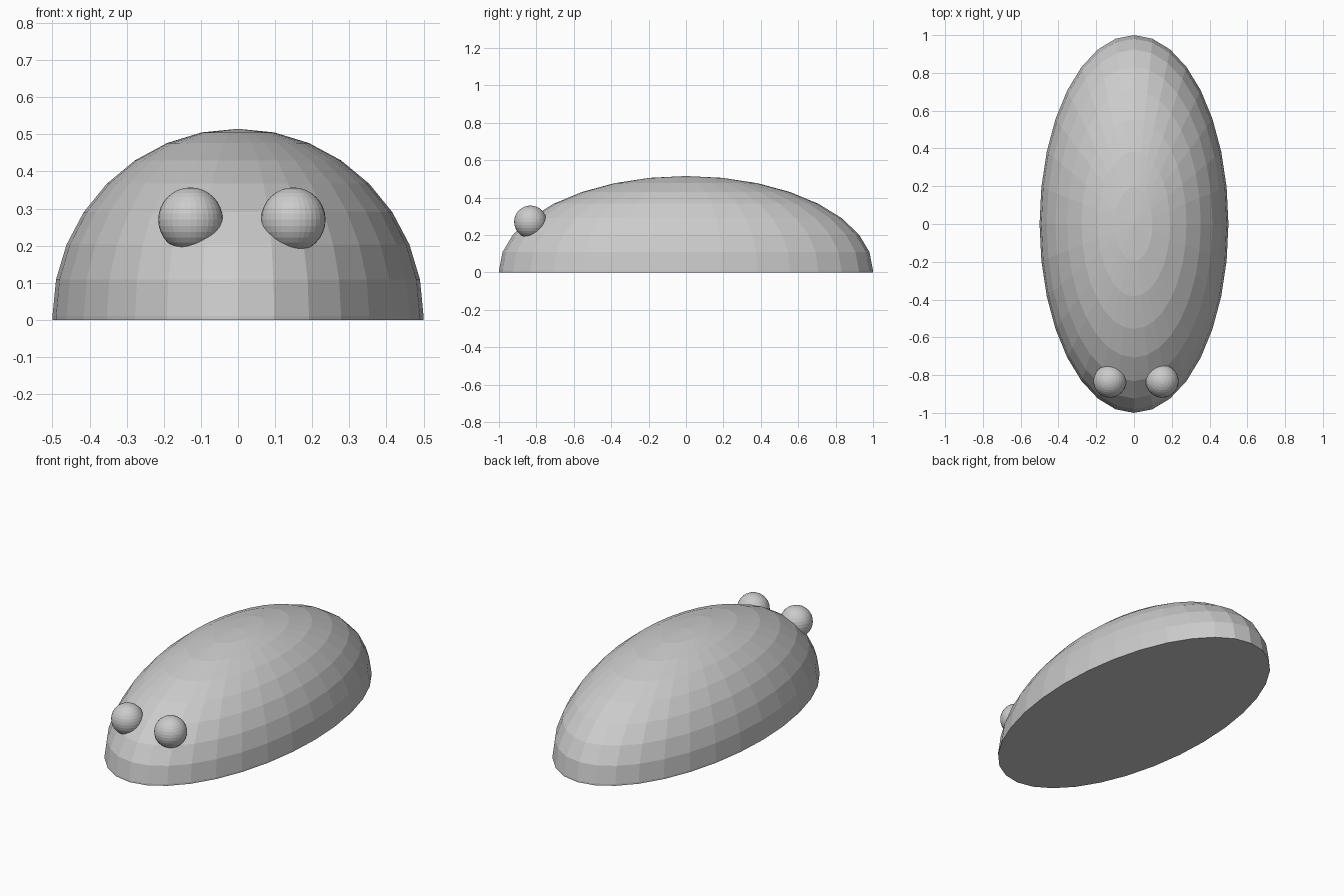
import bpy, bmesh
from mathutils import Matrix, Vector

if "Cube" in bpy.data.objects:
    bpy.data.objects.remove(bpy.data.objects["Cube"])

RIM = 0.01  # height of the short straight rim under the dome


def make_object(name, bm):
    mesh = bpy.data.meshes.new(name)
    bm.to_mesh(mesh)
    bm.free()
    obj = bpy.data.objects.new(name, mesh)
    bpy.context.collection.objects.link(obj)
    return obj


# Body: upper half of a stretched sphere with a thin rim and a flat base
bm = bmesh.new()
bmesh.ops.create_uvsphere(bm, u_segments=32, v_segments=16, radius=1)
bmesh.ops.delete(bm, geom=[v for v in bm.verts if v.co.z < -0.01], context='VERTS')
bmesh.ops.transform(bm, verts=bm.verts,
                    matrix=Matrix.Translation((0, 0, RIM)) @ Matrix.Diagonal((0.5, 1, 0.505, 1)))
border = [e for e in bm.edges if e.is_boundary]
rim = bmesh.ops.extrude_edge_only(bm, edges=border)["geom"]
bmesh.ops.translate(bm, vec=Vector((0, 0, -RIM)),
                    verts=[g for g in rim if isinstance(g, bmesh.types.BMVert)])
bmesh.ops.contextual_create(bm, geom=[e for e in bm.edges if e.is_boundary])
bmesh.ops.recalc_face_normals(bm, faces=bm.faces)
make_object("body", bm)

# Eyes: two small balls half sunk into the front, slightly off-centre
for name, x in (("left_eye", -0.128), ("right_eye", 0.149)):
    bm = bmesh.new()
    bmesh.ops.create_uvsphere(bm, u_segments=32, v_segments=16, radius=0.087)
    make_object(name, bm).location = (x, -0.832, 0.27)
